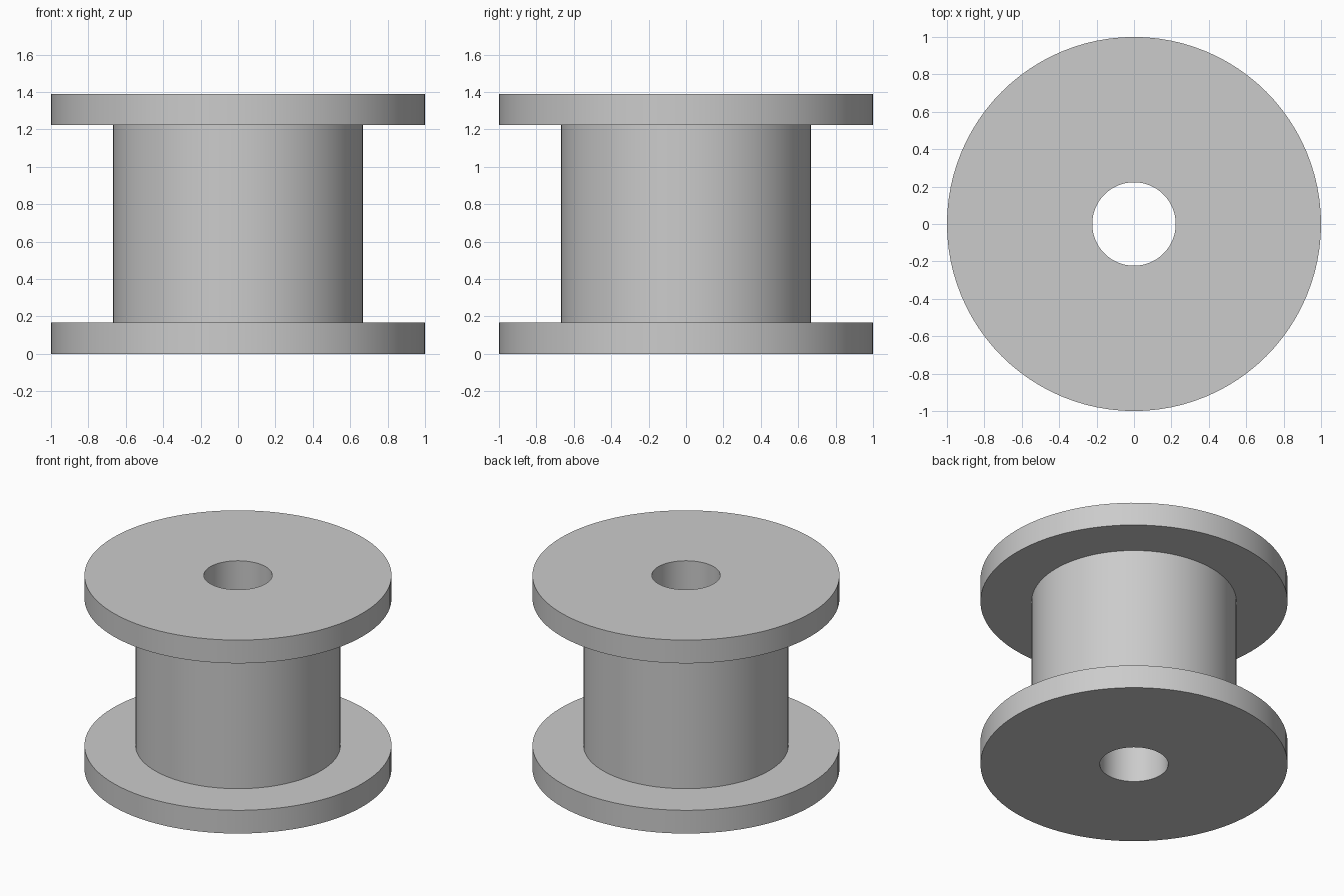
import bpy, bmesh, math

cube = bpy.data.objects.get("Cube")
if cube:
    bpy.data.objects.remove(cube, do_unlink=True)

SEGMENTS = 96
HEIGHT = 1.39
FLANGE = 0.167          # flange thickness
R_FLANGE, R_DRUM, R_BORE = 1.0, 0.667, 0.223

grey = bpy.data.materials.new("plain grey")
grey.use_nodes = True
colour = (0.6, 0.6, 0.6, 1)
grey.diffuse_color = colour
grey.node_tree.nodes["Principled BSDF"].inputs["Base Color"].default_value = colour


def lathe(name, profile):
    """Revolve a closed (radius, height) profile, listed anticlockwise, about z."""
    bm = bmesh.new()
    rings = []
    for i in range(SEGMENTS):
        a = math.tau * i / SEGMENTS
        rings.append([bm.verts.new((r * math.cos(a), r * math.sin(a), z)) for r, z in profile])
    for i, ring in enumerate(rings):
        following = rings[(i + 1) % SEGMENTS]
        for j in range(len(profile)):
            k = (j + 1) % len(profile)
            bm.faces.new((ring[j], following[j], following[k], ring[k]))
    bmesh.ops.recalc_face_normals(bm, faces=bm.faces)
    mesh = bpy.data.meshes.new(name)
    bm.to_mesh(mesh)
    bm.free()
    obj = bpy.data.objects.new(name, mesh)
    bpy.context.collection.objects.link(obj)
    mesh.materials.append(grey)
    return obj


# Spool: two flanges, a drum between them and a bore straight through
lower = [(R_BORE, 0), (R_FLANGE, 0), (R_FLANGE, FLANGE), (R_DRUM, FLANGE)]
upper = [(r, HEIGHT - z) for r, z in reversed(lower)]
spool = lathe("spool", lower + upper)

# Smooth round walls, crisp rims
bpy.ops.object.select_all(action="DESELECT")
spool.select_set(True)
bpy.context.view_layer.objects.active = spool
bpy.ops.object.shade_smooth_by_angle(angle=math.radians(30))
